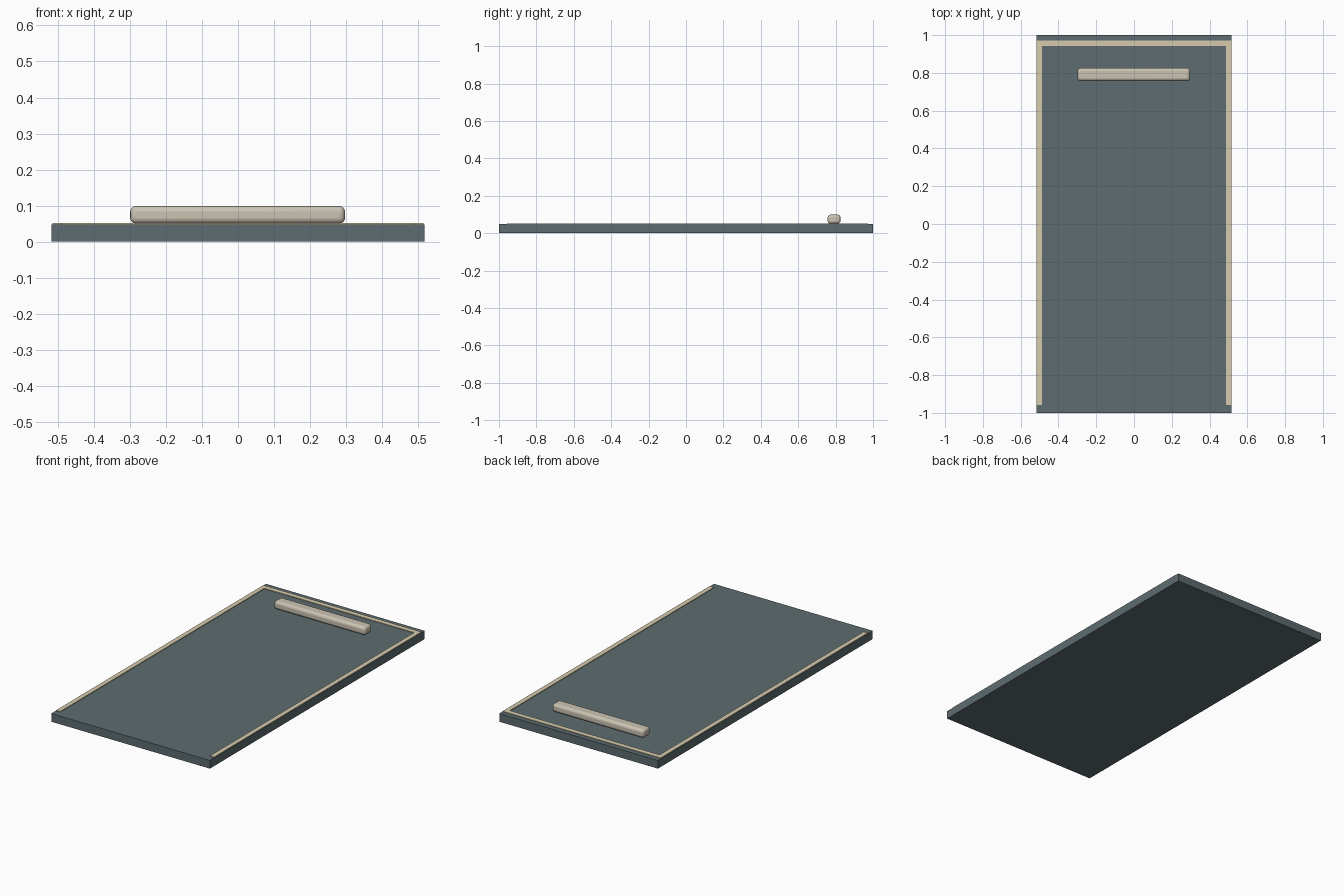
import bpy

if "Cube" in bpy.data.objects:
    bpy.data.objects.remove(bpy.data.objects["Cube"])

def material(name, rgb):
    m = bpy.data.materials.new(name)
    m.diffuse_color = (*rgb, 1)
    m.use_nodes = True
    m.node_tree.nodes["Principled BSDF"].inputs["Base Color"].default_value = m.diffuse_color
    return m

slate = material("slate", (0.11, 0.15, 0.16))
sand = material("sand", (0.68, 0.60, 0.42))
cream = material("cream", (0.60, 0.55, 0.45))

def box(name, lo, hi, mat):
    """Box spanning two opposite corners."""
    bpy.ops.mesh.primitive_cube_add(size=1, location=[(a + b) / 2 for a, b in zip(lo, hi)])
    ob = bpy.context.object
    ob.name = name
    ob.scale = [b - a for a, b in zip(lo, hi)]
    bpy.ops.object.transform_apply(location=False, rotation=False, scale=True)
    ob.data.materials.append(mat)
    return ob

# Flat mat
box("mat", (-0.517, -1, 0), (0.517, 1, 0.048), slate)

# Thin border strips along the sides and back
for side, s in (("left", -1), ("right", 1)):
    x = sorted((s * 0.488, s * 0.515))
    box(side + "_border", (x[0], -0.957, 0.046), (x[1], 0.972, 0.052), sand)
box("back_border", (-0.488, 0.943, 0.046), (0.488, 0.972, 0.052), sand)

# Rounded head bolster
bolster = box("bolster", (-0.299, 0.757, 0.05), (0.297, 0.826, 0.099), cream)
bevel = bolster.modifiers.new("round", 'BEVEL')
bevel.width = 0.016
bevel.segments = 4
bpy.ops.object.shade_smooth_by_angle()
